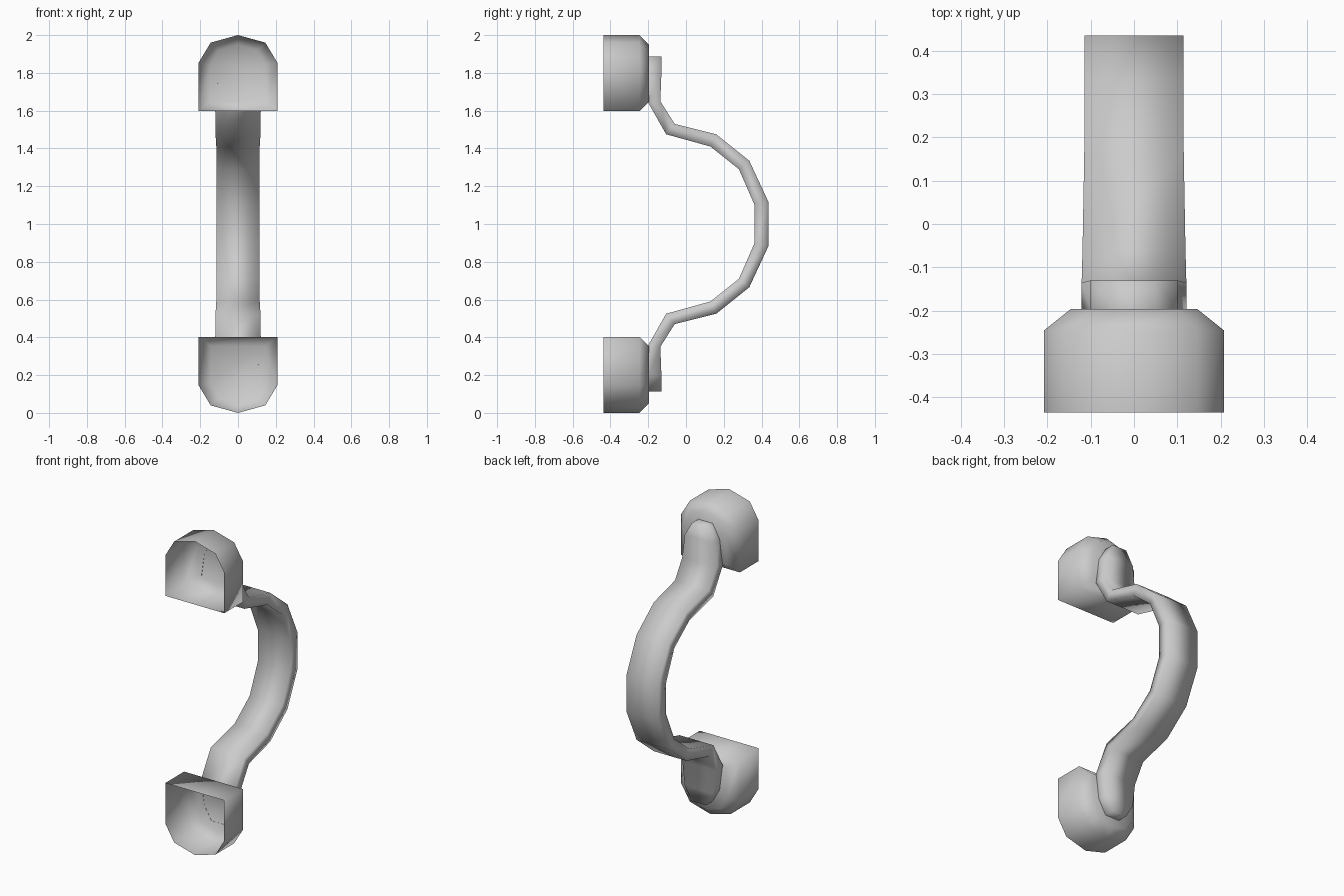
import bpy, bmesh

if "Cube" in bpy.data.objects:
    bpy.data.objects.remove(bpy.data.objects["Cube"])


def make_object(name, bm):
    bmesh.ops.recalc_face_normals(bm, faces=bm.faces)
    mesh = bpy.data.meshes.new(name)
    bm.to_mesh(mesh)
    bm.free()
    mesh.shade_smooth()
    obj = bpy.data.objects.new(name, mesh)
    bpy.context.collection.objects.link(obj)
    return obj


def mount_cup(name, flip):
    # Arched shell: open at the front, chamfered and closed at the back
    arch = [(-.208, 1.597), (-.208, 1.855), (-.145, 1.96), (0, 2.0),
            (.145, 1.96), (.208, 1.855), (.208, 1.597)]
    bm = bmesh.new()
    rings = []
    for y, sx, sz in ((-.436, 1, 1), (-.246, 1, 1), (-.196, .7, .75)):
        ring = []
        for x, z in arch:
            z = 1.8 + (z - 1.8) * sz
            ring.append(bm.verts.new((x * sx, y, 2 - z if flip else z)))
        rings.append(ring)
    n = len(arch)
    for a, b in zip(rings, rings[1:]):
        for i in range(n):
            j = (i + 1) % n
            bm.faces.new((a[i], a[j], b[j], b[i]))
    bm.faces.new(rings[-1])
    # Face the outside of the open shell outward
    obj = make_object(name, bm)
    back = obj.data.polygons[len(obj.data.polygons) - 1]
    if back.normal.y < 0:
        obj.data.flip_normals()
    return obj


def grip_strip():
    # Upper half stations: outer (y, z), inner (y, z), half width
    half = [(-.13, 1.887, -.197, 1.887, .05),
            (-.13, 1.80, -.197, 1.80, .10),
            (-.136, 1.65, -.199, 1.64, .121),
            (-.06, 1.53, -.105, 1.475, .119),
            (.16, 1.475, .13, 1.41, .115),
            (.335, 1.335, .28, 1.29, .114),
            (.436, 1.118, .362, 1.103, .114)]
    stations = half + [(a, 2 - b, c, 2 - d, w) for a, b, c, d, w in reversed(half)]
    bm = bmesh.new()
    rows = []
    for yo, zo, yi, zi, w in stations:
        rows.append([bm.verts.new(p) for p in
                     ((-w, yo, zo), (w, yo, zo), (w, yi, zi), (-w, yi, zi))])
    for k, (a, b) in enumerate(zip(rows, rows[1:])):
        # The contact side against each cup is left open
        on_cup = k < 2 or k >= len(rows) - 3
        for i in range(4):
            if i == 2 and on_cup:
                continue
            j = (i + 1) % 4
            bm.faces.new((a[i], a[j], b[j], b[i]))
    bm.faces.new(rows[0])
    bm.faces.new(rows[-1])
    obj = make_object("grip_strip", bm)
    if obj.data.polygons[len(obj.data.polygons) - 2].normal.z < 0:
        obj.data.flip_normals()
    return obj


mount_cup("upper_mount_cup", False)
mount_cup("lower_mount_cup", True)
grip_strip()
